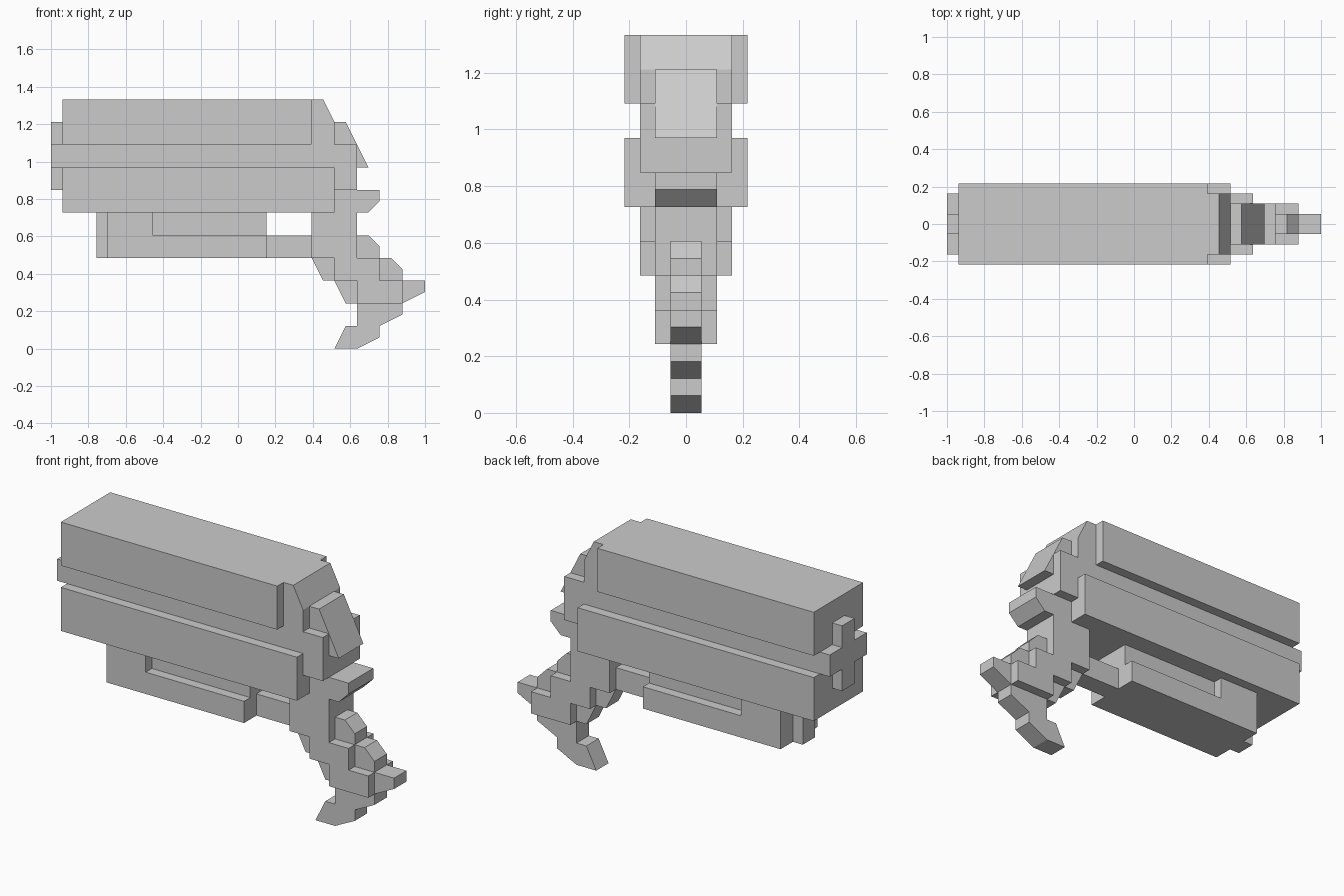
import bpy
import bmesh

cube = bpy.data.objects.get("Cube")
if cube:
    bpy.data.objects.remove(cube, do_unlink=True)

# One grid step along the length and height, and one across the width
STEP = 2 / 33
SIDE = 0.0543

grey = bpy.data.materials.new("plain_grey")
grey.use_nodes = True
colour = (0.6, 0.6, 0.6, 1)
grey.diffuse_color = colour
grey.node_tree.nodes["Principled BSDF"].inputs["Base Color"].default_value = colour


def prism(name, half, profile):
    """Extrude a side profile (grid steps) symmetrically across the width."""
    bm = bmesh.new()
    y = half * SIDE
    verts = [bm.verts.new((x * STEP - 1, -y, z * STEP)) for x, z in profile]
    face = bm.faces.new(verts)
    out = bmesh.ops.extrude_face_region(bm, geom=[face])
    moved = [v for v in out["geom"] if isinstance(v, bmesh.types.BMVert)]
    bmesh.ops.translate(bm, verts=moved, vec=(0, 2 * y, 0))
    bmesh.ops.recalc_face_normals(bm, faces=bm.faces)
    mesh = bpy.data.meshes.new(name)
    bm.to_mesh(mesh)
    bm.free()
    mesh.materials.append(grey)
    obj = bpy.data.objects.new(name, mesh)
    bpy.context.collection.objects.link(obj)
    return obj


def box(name, half, x0, x1, z0, z1):
    return prism(name, half, [(x0, z0), (x1, z0), (x1, z1), (x0, z1)])


# Main body: wide upper and lower blocks around a narrower core
box("upper_block", 4, 1, 23, 18, 22)
box("lower_block", 4, 1, 25, 12, 16)
prism("body_core", 3, [(0, 16), (0, 18), (22, 18), (22, 22), (24, 22), (25, 20),
                       (25, 18), (27, 18), (27, 14), (24, 14), (24, 16)])

# Cross-shaped front end
box("nose_upper", 1, 0, 1, 18, 20)
box("nose_lower", 1, 0, 1, 14, 16)

# Sloped rear piece
prism("rear_wedge", 2, [(25, 20), (26, 20), (28, 16), (25, 16)])

# Block slung under the body, with its recess, end tab and link to the handle
prism("under_block", 3, [(5, 8), (19, 8), (19, 10), (9, 10), (9, 12), (5, 12)])
box("under_recess", 2, 9, 19, 10, 12)
box("under_tab", 1, 4, 5, 8, 12)
box("under_link", 1, 19, 23, 8, 10)

# Stepped handle with a rear spur
prism("handle", 2, [(23, 8), (23, 14), (29, 14), (29, 13), (28, 12), (27, 12),
                    (27, 8), (29, 8), (29, 6), (31, 6), (31, 4), (27, 4),
                    (27, 6), (25, 6), (25, 8)])

# Thin spine running through the handle to the hooked tip
prism("handle_spine", 1, [(27, 10), (28, 10), (29, 9), (29, 8), (30, 8), (31, 7),
                          (31, 6), (33, 6), (33, 5), (31, 4), (31, 3), (29, 2),
                          (29, 1), (27, 0), (25, 0), (26, 2), (27, 2), (27, 4),
                          (26, 4), (25, 6), (24, 6), (23, 8)])
